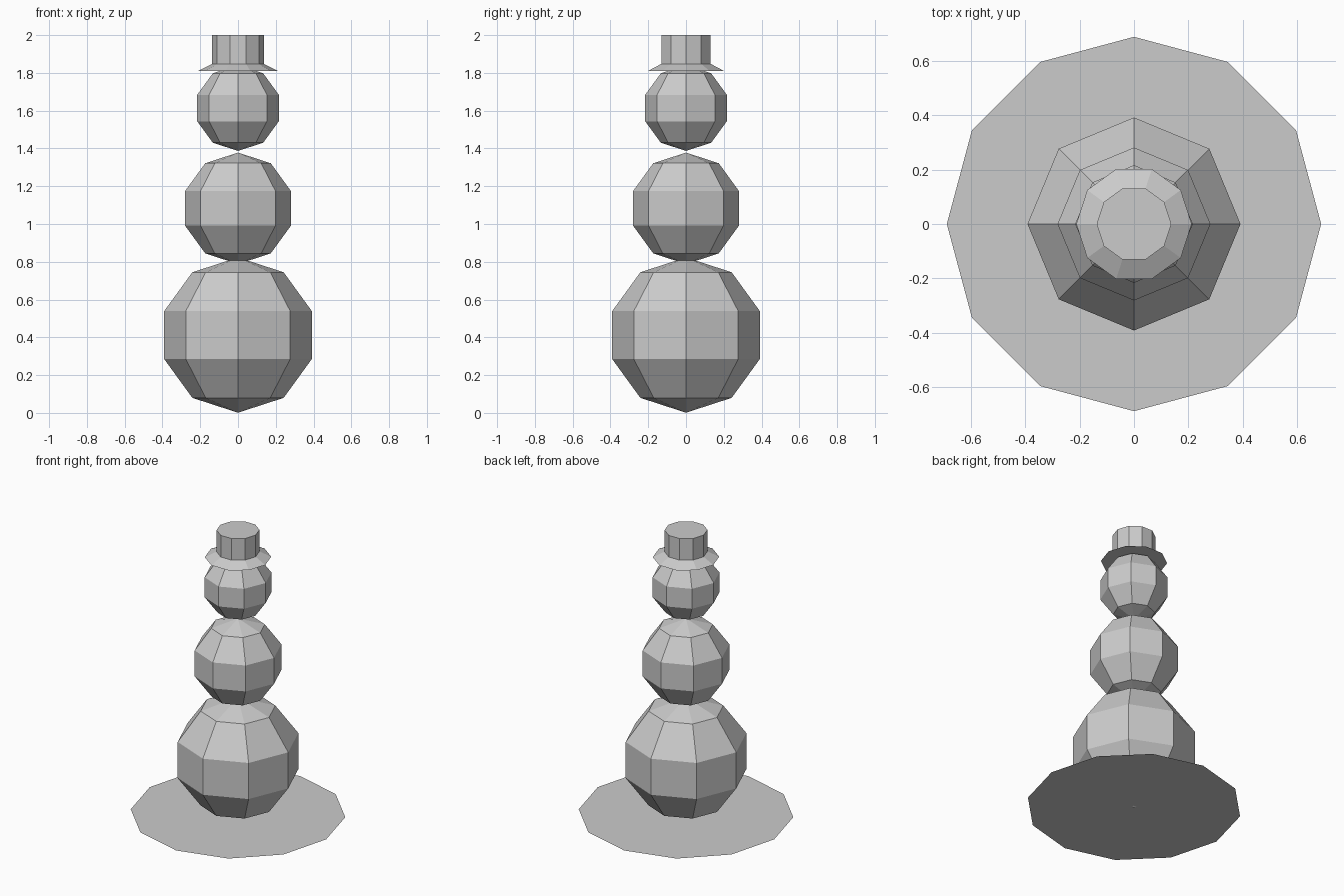
import bpy, bmesh

if "Cube" in bpy.data.objects:
    bpy.data.objects.remove(bpy.data.objects["Cube"])


def finish(bm, name):
    bmesh.ops.recalc_face_normals(bm, faces=bm.faces)
    mesh = bpy.data.meshes.new(name)
    bm.to_mesh(mesh)
    bm.free()
    obj = bpy.data.objects.new(name, mesh)
    bpy.context.collection.objects.link(obj)
    return obj


# Snowballs: coarse eight-sided spheres, stacked
for name, radius, z in (("lower_snowball", 0.411, 0.412),
                        ("middle_snowball", 0.295, 1.083),
                        ("head_snowball", 0.227, 1.614)):
    bm = bmesh.new()
    bmesh.ops.create_uvsphere(bm, u_segments=8, v_segments=5, radius=radius)
    obj = finish(bm, name)
    obj.location.z = z

# Snow patch: flat twelve-sided disc
bm = bmesh.new()
bmesh.ops.create_circle(bm, cap_ends=True, segments=12, radius=0.687)
patch = finish(bm, "snow_patch")
patch.location.z = 0.006

# Hat: ten-sided sloping brim rising into a straight crown
SIDES = 10
bm = bmesh.new()
rings = []
for radius, z in ((0.212, 1.81), (0.137, 1.848), (0.137, 2.0)):
    ring = bmesh.ops.create_circle(bm, segments=SIDES, radius=radius)["verts"]
    # Turn so corners point along x
    for v in ring:
        v.co.x, v.co.y, v.co.z = v.co.y, -v.co.x, z
    rings.append(ring)
for low, high in zip(rings, rings[1:]):
    for i in range(SIDES):
        j = (i + 1) % SIDES
        bm.faces.new((low[i], low[j], high[j], high[i]))
bm.faces.new(rings[0])
bm.faces.new(rings[-1])
finish(bm, "hat")
